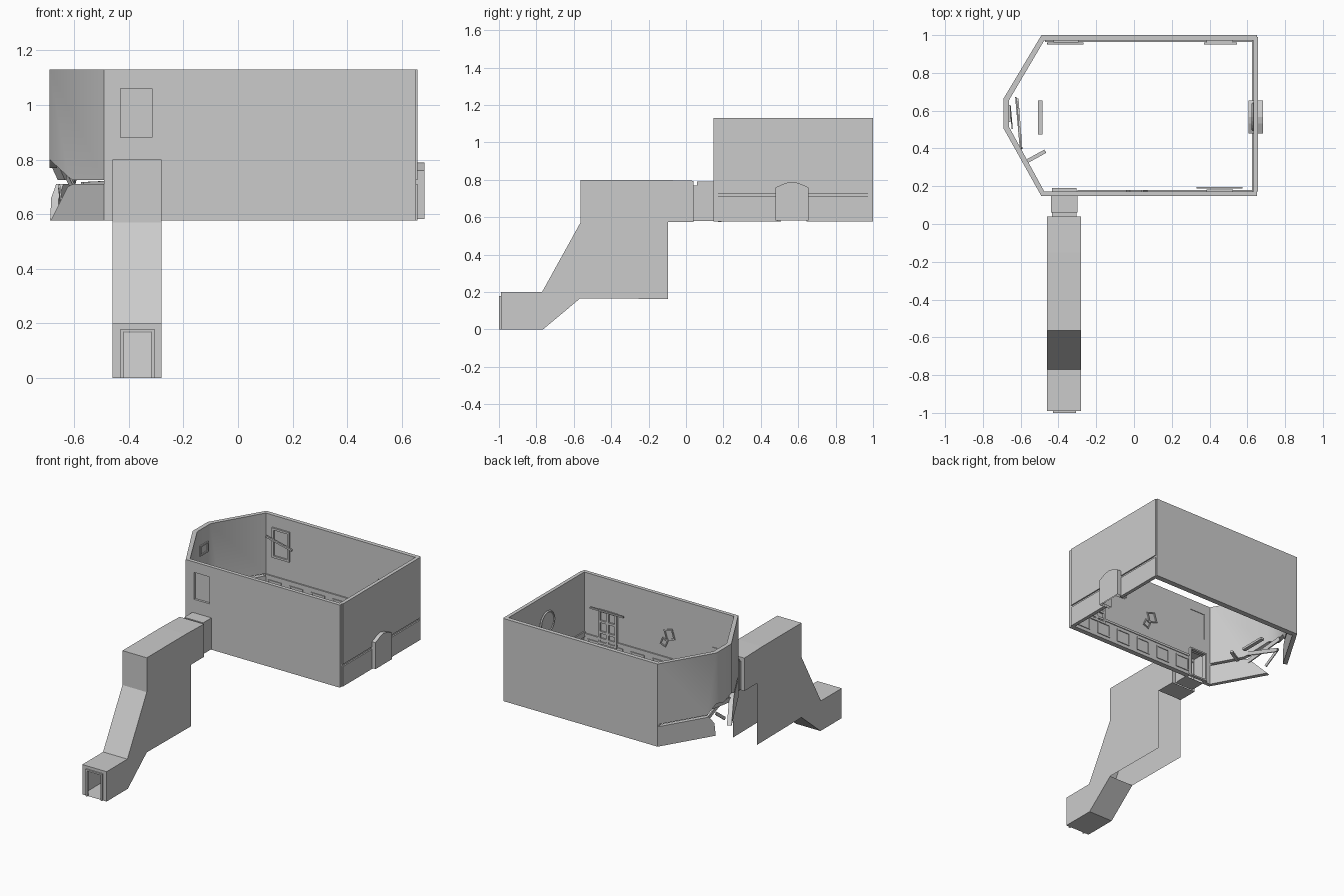
import bpy, bmesh, math
from mathutils import Vector, Matrix

if "Cube" in bpy.data.objects:
    bpy.data.objects.remove(bpy.data.objects["Cube"])

Z0, ZL, ZU, Z1 = 0.577, 0.71, 0.725, 1.13


def finish(name, bm, fix=True):
    bmesh.ops.remove_doubles(bm, verts=bm.verts, dist=1e-5)
    if fix:
        bmesh.ops.recalc_face_normals(bm, faces=bm.faces)
    me = bpy.data.meshes.new(name)
    bm.to_mesh(me)
    bm.free()
    ob = bpy.data.objects.new(name, me)
    bpy.context.collection.objects.link(ob)
    return ob


def add_box(bm, x0, x1, y0, y1, z0, z1):
    m = Matrix.Translation(((x0 + x1) / 2, (y0 + y1) / 2, (z0 + z1) / 2))
    bmesh.ops.create_cube(bm, size=1, matrix=m @ Matrix.Diagonal((x1 - x0, y1 - y0, z1 - z0, 1)))


def box(name, *dims):
    bm = bmesh.new()
    add_box(bm, *dims)
    return finish(name, bm)


def face(bm, pts):
    return bm.faces.new([bm.verts.new(p) for p in pts])


def cut(ob, *dims):
    c = box(ob.name + "_cutter", *dims)
    c.hide_render = c.hide_viewport = True
    m = ob.modifiers.new("opening", 'BOOLEAN')
    m.operation, m.solver, m.object = 'DIFFERENCE', 'EXACT', c


def frame(name, origin, ux, w, h, t, depth, cols=1, rows=1, tilt=0):
    """Rectangular frame with bars, centred at origin, width along ux."""
    bm = bmesh.new()
    for i in range(cols + 1):
        x = -w / 2 + t / 2 + i * (w - t) / cols
        add_box(bm, x - t / 2, x + t / 2, -depth / 2, depth / 2, -h / 2, h / 2)
    for j in range(rows + 1):
        z = -h / 2 + t / 2 + j * (h - t) / rows
        add_box(bm, -w / 2, w / 2, -depth / 2, depth / 2, z - t / 2, z + t / 2)
    ob = finish(name, bm)
    ob.location = origin
    ob.rotation_euler = (0, tilt, math.atan2(ux[1], ux[0]))
    return ob


def plank(name, a, b, w, t):
    a, b = Vector(a), Vector(b)
    ob = box(name, -(b - a).length / 2, (b - a).length / 2, -t / 2, t / 2, -w / 2, w / 2)
    ob.location = (a + b) / 2
    d = b - a
    ob.rotation_euler = (0, -math.atan2(d.z, d.xy.length), math.atan2(d.y, d.x))
    return ob


# straight room walls
front = box("front_wall", -0.49, 0.651, 0.147, 0.172, Z0, Z1)
cut(front, -0.43, -0.31, 0.1, 0.2, 0.5, 0.77)
cut(front, -0.43, -0.315, 0.1, 0.2, 0.88, 1.06)
box("window_pane", -0.43, -0.315, 0.162, 0.168, 0.88, 1.06)
box("back_wall", -0.49, 0.651, 0.972, 1.0, Z0, Z1)
box("right_wall_upper", 0.633, 0.657, 0.172, 0.99, ZU, Z1)
for s, y0, y1 in (("a", 0.172, 0.49), ("b", 0.645, 0.99)):
    box("right_wall_lower_" + s, 0.633, 0.657, y0, y1, Z0, ZL)
    box("right_wall_rail_" + s, 0.625, 0.648, y0, y1, 0.70, 0.735)

# faceted left end, with a broken hole
OUT = [(-0.49, 1.0), (-0.69, 0.665), (-0.69, 0.505), (-0.49, 0.147)]
INN = [(-0.475, 0.972), (-0.662, 0.655), (-0.662, 0.515), (-0.475, 0.172)]


def bay(name, profiles):
    bm = bmesh.new()
    for k, prof in profiles:
        def at(line, t, z):
            return Vector(line[k] + (z,)).lerp(Vector(line[k + 1] + (z,)), t)
        face(bm, [at(OUT, *p) for p in prof])
        face(bm, [at(INN, *p) for p in reversed(prof)])
        for p, q in zip(prof, prof[1:] + prof[:1]):
            if not (p[0] == q[0] and p[0] in (0, 1)):
                face(bm, [at(OUT, *p), at(INN, *p), at(INN, *q), at(OUT, *q)])
    ob = finish(name, bm)
    for p in ob.data.polygons:
        p.use_smooth = True
    bpy.context.view_layer.objects.active = ob
    ob.select_set(True)
    bpy.ops.object.shade_smooth_by_angle(angle=math.radians(40))
    ob.select_set(False)


bay("bay_wall_upper", [
    (0, [(0, ZU), (0.85, ZU), (1, 0.79), (1, Z1), (0, Z1)]),
    (1, [(0, 0.79), (0.5, 0.77), (1, 0.80), (1, Z1), (0, Z1)]),
    (2, [(0, 0.80), (0.35, 0.735), (0.42, ZU), (1, ZU), (1, Z1), (0, Z1)])])
bay("bay_wall_lower", [
    (0, [(0, Z0), (0.99, Z0), (0.97, 0.66), (0.88, ZL), (0, ZL)]),
    (2, [(0.02, Z0), (1, Z0), (1, ZL), (0.42, ZL), (0.33, 0.70)])])

# broken planks around the hole
plank("broken_plank_1", (-0.60, 0.39, 0.69), (-0.625, 0.67, 0.74), 0.03, 0.008)
plank("broken_plank_2", (-0.595, 0.40, 0.74), (-0.615, 0.66, 0.66), 0.025, 0.008)
plank("broken_plank_3", (-0.645, 0.51, 0.62), (-0.655, 0.62, 0.70), 0.02, 0.006)
plank("loose_board", (-0.497, 0.475, 0.70), (-0.497, 0.655, 0.70), 0.015, 0.025)
plank("splintered_board", (-0.57, 0.33, 0.71), (-0.47, 0.385, 0.715), 0.015, 0.02)

# wainscot with square panels along both long walls
for name, y, s, xl in (("front", 0.172, 1, -0.30), ("back", 0.972, -1, -0.47)):
    bm = bmesh.new()
    ya, yb, yc = y, y + s * 0.004, y + s * 0.009
    add_box(bm, xl, 0.633, min(ya, yb), max(ya, yb), Z0, ZL)
    add_box(bm, xl, 0.633, min(ya, yc), max(ya, yc), 0.71, 0.725)
    add_box(bm, xl, 0.633, min(ya, yc), max(ya, yc), Z0, 0.588)
    finish(name + "_wainscot", bm)
    for i in range(6 if s > 0 else 7):
        x = 0.555 - 0.16 * i
        frame("%s_panel_%d" % (name, i), (x, y + s * 0.006, 0.648), (1, 0), 0.10, 0.09, 0.008, 0.006)

# interior windows, curtain rods and pictures
frame("front_inner_window", (0.455, 0.177, 0.80), (1, 0), 0.14, 0.23, 0.015, 0.012, 2, 3)
plank("front_curtain_rod", (0.33, 0.192, 0.915), (0.575, 0.192, 0.915), 0.01, 0.01)
frame("back_inner_window_left", (-0.36, 0.967, 0.95), (1, 0), 0.13, 0.20, 0.014, 0.012)
plank("fallen_curtain_rod", (-0.46, 0.955, 0.985), (-0.27, 0.955, 0.94), 0.012, 0.01)
frame("back_inner_window_right", (0.455, 0.967, 0.80), (1, 0), 0.14, 0.23, 0.015, 0.012, 2, 3)
plank("back_curtain_rod", (0.37, 0.955, 0.915), (0.545, 0.955, 0.915), 0.01, 0.01)
frame("tilted_picture_1", (0.0, 0.175, 0.88), (1, 0), 0.065, 0.07, 0.008, 0.008, tilt=0.3)
frame("tilted_picture_2", (0.04, 0.175, 0.82), (1, 0), 0.045, 0.05, 0.007, 0.008, tilt=-0.4)
frame("bay_picture", (-0.66, 0.585, 0.99), (0, 1), 0.09, 0.07, 0.01, 0.01)
frame("room_door_frame", (-0.37, 0.18, 0.675), (1, 0), 0.13, 0.20, 0.01, 0.02)

# round mirror above the fireplace
bpy.ops.mesh.primitive_torus_add(major_segments=20, minor_segments=4, major_radius=0.07,
                                 minor_radius=0.007, location=(0.63, 0.567, 0.945),
                                 rotation=(0, math.pi / 2, 0))
bpy.context.object.name = "mirror_frame"
bpy.ops.mesh.primitive_cylinder_add(vertices=20, radius=0.068, depth=0.004,
                                    location=(0.63, 0.567, 0.945), rotation=(0, math.pi / 2, 0))
bpy.context.object.name = "mirror_glass"

# fireplace: hollow arched box through the right wall
ARCH = [(-0.0875, 0.583), (-0.0875, 0.76), (-0.035, 0.783), (0, 0.79),
        (0.035, 0.783), (0.0875, 0.76), (0.0875, 0.583)]
bm = bmesh.new()
outer = [(0.567 + y, z) for y, z in ARCH]
inner = [(0.567 + y * 0.72, 0.583 + (z - 0.583) * 0.78) for y, z in ARCH]
for i in range(6):
    for loop, x0, x1 in ((outer, 0.607, 0.683), (inner, 0.607, 0.675)):
        (a, b), (c, d) = loop[i], loop[i + 1]
        face(bm, [(x0, a, b), (x1, a, b), (x1, c, d), (x0, c, d)])
    o, p, q, r = outer[i], outer[i + 1], inner[i + 1], inner[i]
    face(bm, [(0.607,) + v for v in (o, p, q, r)])
face(bm, [(0.683,) + v for v in outer])
face(bm, [(0.675,) + v for v in inner])
finish("fireplace", bm)

# stair corridor: two side sheets, a roof, and floors (tall middle is open below)
XL, XR = -0.46, -0.28
ROOF = [(-0.99, 0.2), (-0.77, 0.2), (-0.565, 0.57), (-0.565, 0.80), (-0.15, 0.80), (0.04, 0.795)]
FLOOR = [(-0.99, 0.0), (-0.765, 0.0), (-0.565, 0.167), (-0.095, 0.163), (-0.095, 0.575), (0.04, 0.575)]


def ring(bm, y, a, b):
    """Flat end wall from outer rectangle a down to door opening b, open at the foot."""
    (ax0, ax1, z0, az1), (bx0, bx1, bz1) = a, b
    face(bm, [(ax0, y, z0), (bx0, y, z0), (bx0, y, bz1), (ax0, y, az1)])
    face(bm, [(ax0, y, az1), (bx0, y, bz1), (bx1, y, bz1), (ax1, y, az1)])
    face(bm, [(ax1, y, az1), (bx1, y, bz1), (bx1, y, z0), (ax1, y, z0)])


bm = bmesh.new()
for x in (XL, XR):
    face(bm, [(x,) + p for p in ROOF + FLOOR[::-1]])
for path, skip in ((ROOF, ()), (FLOOR, (2, 3))):
    for i in range(5):
        if i not in skip:
            p, q = path[i], path[i + 1]
            face(bm, [(XL,) + p, (XR,) + p, (XR,) + q, (XL,) + q])
ring(bm, -0.99, (XL, XR, 0, 0.2), (-0.418, -0.318, 0.17))
ring(bm, 0.04, (XL, XR, 0.575, 0.795), (-0.435, -0.305, 0.77))
finish("stair_corridor", bm)

# entrance door frame
bm = bmesh.new()
add_box(bm, -0.43, -0.418, -1.0, -0.985, 0, 0.18)
add_box(bm, -0.318, -0.306, -1.0, -0.985, 0, 0.18)
add_box(bm, -0.418, -0.318, -1.0, -0.985, 0.17, 0.18)
finish("entrance_frame", bm)

# doorway connector between corridor and room
bm = bmesh.new()
for x0, x1, y0, y1, z1 in ((-0.435, -0.305, 0.04, 0.06, 0.77), (-0.44, -0.30, 0.06, 0.147, 0.79)):
    sec = [(x0, 0.58), (x0, z1), (x1, z1), (x1, 0.58)]
    for (a, b), (c, d) in zip(sec, sec[1:] + sec[:1]):
        face(bm, [(a, y0, b), (a, y1, b), (c, y1, d), (c, y0, d)])
ring(bm, 0.06, (-0.44, -0.30, 0.58, 0.79), (-0.435, -0.305, 0.77))
finish("doorway_connector", bm)
